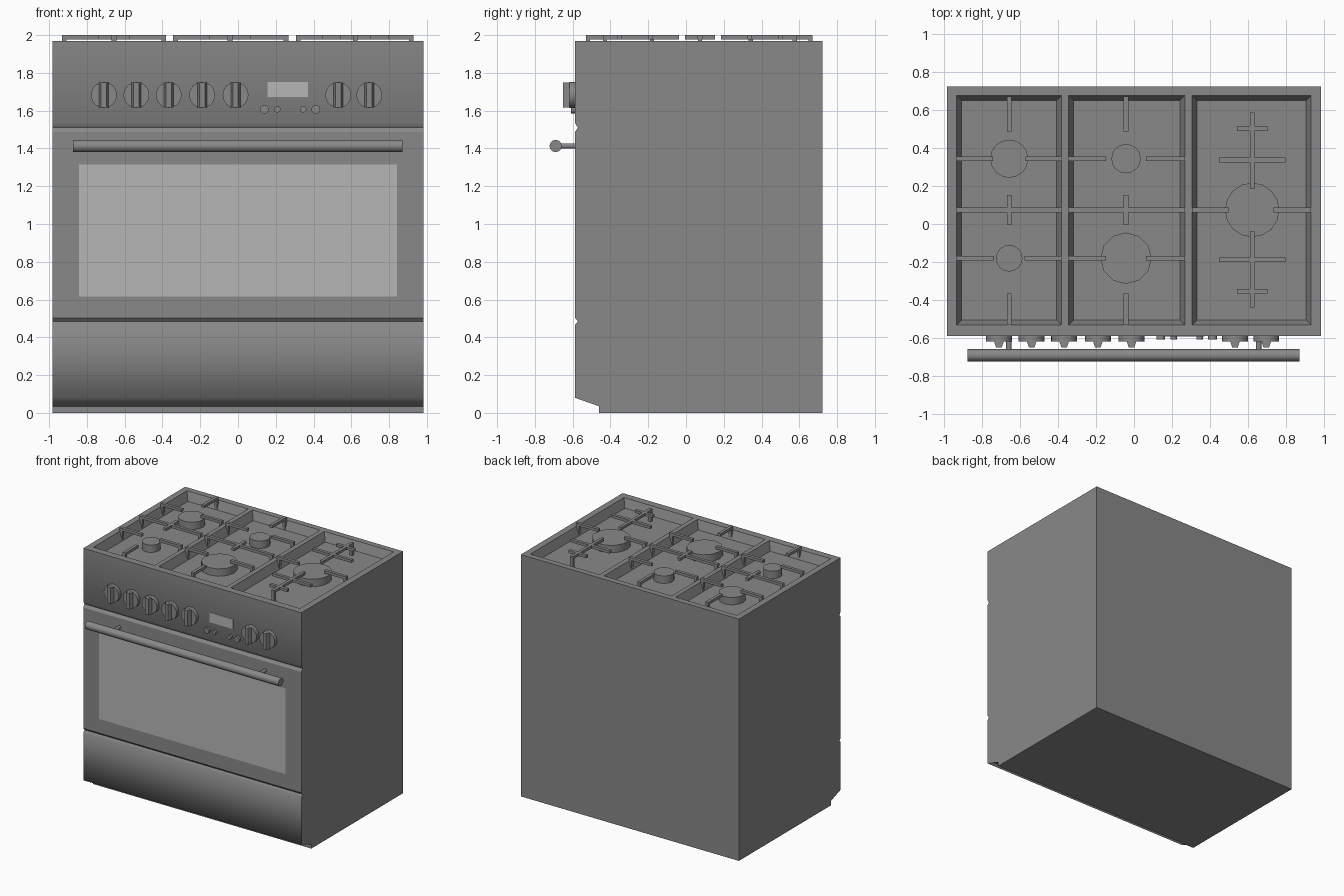
import bpy, bmesh, math
from mathutils import Vector

if "Cube" in bpy.data.objects:
    bpy.data.objects.remove(bpy.data.objects["Cube"], do_unlink=True)


def make_material(name, value):
    mat = bpy.data.materials.new(name)
    mat.use_nodes = True
    colour = (value, value, value, 1)
    mat.diffuse_color = colour
    mat.node_tree.nodes["Principled BSDF"].inputs["Base Color"].default_value = colour
    return mat


steel = make_material("grey steel", 0.25)
glass = make_material("pale glass", 0.47)


def finish(bm, name, *mats):
    mesh = bpy.data.meshes.new(name)
    bm.to_mesh(mesh)
    bm.free()
    obj = bpy.data.objects.new(name, mesh)
    bpy.context.collection.objects.link(obj)
    for mat in mats:
        mesh.materials.append(mat)
    return obj


def add_box(bm, x0, x1, y0, y1, z0, z1):
    verts = bmesh.ops.create_cube(bm, size=1)["verts"]
    for v in verts:
        v.co = ((x0 + x1) / 2 + v.co.x * (x1 - x0),
                (y0 + y1) / 2 + v.co.y * (y1 - y0),
                (z0 + z1) / 2 + v.co.z * (z1 - z0))
    return verts


def cylinder(name, centre, radius, length, axis="Z", sides=24):
    turn = {"Z": (0, 0, 0), "Y": (math.pi / 2, 0, 0), "X": (0, math.pi / 2, 0)}[axis]
    bpy.ops.mesh.primitive_cylinder_add(vertices=sides, radius=radius, depth=length,
                                        location=centre, rotation=turn)
    obj = bpy.context.object
    obj.name = name
    obj.data.materials.append(steel)
    bpy.ops.object.shade_smooth_by_angle(angle=math.radians(35))
    return obj


# Body: side profile swept across the width
W, FRONT, BACK, TOP = 0.983, -0.588, 0.723, 1.97
profile = [(BACK, 0), (BACK, TOP), (FRONT, TOP),
           (FRONT, 1.535), (FRONT + 0.016, 1.51), (FRONT, 1.487),
           (FRONT, 0.503), (FRONT + 0.016, 0.485), (FRONT, 0.465),
           (FRONT, 0.08), (-0.46, 0.035), (-0.46, 0)]
bm = bmesh.new()
side = bm.faces.new([bm.verts.new((-W, y, z)) for y, z in profile])
swept = bmesh.ops.extrude_face_region(bm, geom=[side])["geom"]
bmesh.ops.translate(bm, vec=(2 * W, 0, 0),
                    verts=[g for g in swept if isinstance(g, bmesh.types.BMVert)])
bmesh.ops.recalc_face_normals(bm, faces=bm.faces[:])


def slice_faces(test, axis, values):
    for value in values:
        bm.normal_update()
        faces = [f for f in bm.faces if test(f)]
        geom = set(faces)
        for f in faces:
            geom.update(f.edges)
            geom.update(f.verts)
        normal = Vector((axis == 0, axis == 1, axis == 2))
        bmesh.ops.bisect_plane(bm, geom=list(geom), plane_co=normal * value, plane_no=normal)
    bm.normal_update()


def is_top(f):
    return f.normal.z > 0.9 and f.calc_center_median().z > 1.9


def is_door(f):
    return f.normal.y < -0.9 and 0.503 < f.calc_center_median().z < 1.487


# Three sunken wells in the hob
wells = [(-0.932, -0.38), (-0.343, 0.267), (0.306, 0.93)]
WELL_Y0, WELL_Y1 = -0.53, 0.675
slice_faces(is_top, 0, [x for pair in wells for x in pair])
slice_faces(is_top, 1, [WELL_Y0, WELL_Y1])


def in_well(f):
    c = f.calc_center_median()
    return is_top(f) and WELL_Y0 < c.y < WELL_Y1 and any(a < c.x < b for a, b in wells)


bmesh.ops.inset_individual(bm, faces=[f for f in bm.faces if in_well(f)],
                           thickness=0.026, depth=-0.07, use_even_offset=True)

# Oven window cut into the door face
slice_faces(is_door, 0, [-0.843, 0.841])
slice_faces(is_door, 2, [0.617, 1.315])
for f in bm.faces:
    c = f.calc_center_median()
    if is_door(f) and abs(c.x) < 0.8 and 0.617 < c.z < 1.315:
        f.material_index = 1

# Soft bends on the drawer and the control panel, sharp edges elsewhere
for f in bm.faces:
    f.smooth = True
for e in bm.edges:
    a, b = e.verts[0].co, e.verts[1].co
    lengthwise = abs(a.x - b.x) > 1.9
    e.smooth = lengthwise and a.y < -0.58 and any(
        abs(a.z - z) < 0.005 and abs(b.z - z) < 0.005 for z in (0.08, 0.465, 1.535))
finish(bm, "cooker_body", steel, glass)

# Clock display
bm = bmesh.new()
add_box(bm, 0.156, 0.37, FRONT - 0.002, FRONT + 0.002, 1.673, 1.752)
finish(bm, "clock_display", glass)

# Control knobs: disc with a tapered grip
for i, x in enumerate((-0.71, -0.538, -0.367, -0.19, -0.013, 0.531, 0.695)):
    cylinder(f"knob_disc_{i + 1}", (x, FRONT - 0.014, 1.683), 0.068, 0.032, "Y", 32)
    bm = bmesh.new()
    for v in add_box(bm, x - 0.026, x + 0.026, -0.65, -0.615, 1.617, 1.749):
        if v.co.y < -0.64:
            v.co.x = x + (v.co.x - x) * 0.55
    finish(bm, f"knob_grip_{i + 1}", steel)

# Push buttons under the display
for i, (x, r) in enumerate(((0.14, 0.023), (0.208, 0.017), (0.345, 0.017), (0.412, 0.023))):
    cylinder(f"button_{i + 1}", (x, FRONT - 0.008, 1.607), r, 0.024, "Y", 20)

# Door handle on two posts
cylinder("door_handle", (-0.002, -0.69, 1.413), 0.032, 1.744, "X", 24)
for name, x in (("right", -0.658), ("left", 0.655)):
    cylinder(f"{name}_handle_post", (x, -0.635, 1.413), 0.014, 0.11, "Y", 16)

# Burners
FLOOR = TOP - 0.07
XL, XM, XR = -0.656, -0.042, 0.621
YB, YM, YF = 0.343, 0.074, -0.18
for name, x, y, r, sides in (("back_right", XL, YB, 0.1, 16), ("front_right", XL, YF, 0.07, 16),
                             ("back_middle", XM, YB, 0.077, 16), ("front_middle", XM, YF, 0.135, 12),
                             ("left", XR, YM, 0.143, 16)):
    cylinder(f"{name}_burner", (x, y, FLOOR + 0.03), r, 0.06, "Z", sides)

# Pan supports: thin bars with legs where they meet the rim
HALF, LEG = 0.0125, 0.022


def bar_x(bm, x0, x1, y):
    add_box(bm, x0, x1, y - HALF, y + HALF, 1.978, 2.0)


def bar_y(bm, x, y0, y1):
    add_box(bm, x - HALF, x + HALF, y0, y1, 1.978, 2.0)


def leg(bm, x, y):
    s = LEG / 2
    add_box(bm, x - HALF, x + HALF, y - s, y + s, FLOOR, 1.99)


def rim_bars(bm, x0, x1, y, gap0, gap1):
    bar_x(bm, x0, gap0, y)
    bar_x(bm, gap1, x1, y)
    leg(bm, x0 + HALF, y)
    leg(bm, x1 - HALF, y)


for name, xc, (x0, x1), gaps in (("right", XL, wells[0], (0.085, 0.08)),
                                 ("middle", XM, wells[1], (0.106, 0.106))):
    bm = bmesh.new()
    for y, gap in zip((YB, YF), gaps):
        rim_bars(bm, x0, x1, y, xc - gap, xc + gap)
    rim_bars(bm, x0, x1, YM, xc, xc)
    bar_y(bm, xc, 0.485, WELL_Y1 - 0.005)
    bar_y(bm, xc, -0.005, 0.153)
    bar_y(bm, xc, WELL_Y0, -0.365)
    leg(bm, xc, WELL_Y1 - 0.016)
    leg(bm, xc, WELL_Y0 + 0.011)
    finish(bm, f"{name}_pan_support", steel)

bm = bmesh.new()
rim_bars(bm, *wells[2], YM, 0.5, 0.733)
for s in (-1, 1):
    ends = sorted((YM + s * 0.111, YM + s * 0.513))
    bar_y(bm, XR, *ends)
    leg(bm, XR, YM + s * 0.502)
    bar_x(bm, XR - 0.175, XR + 0.175, YM + s * 0.262)
    bar_x(bm, XR - 0.08, XR + 0.08, YM + s * 0.428)
finish(bm, "left_pan_support", steel)
